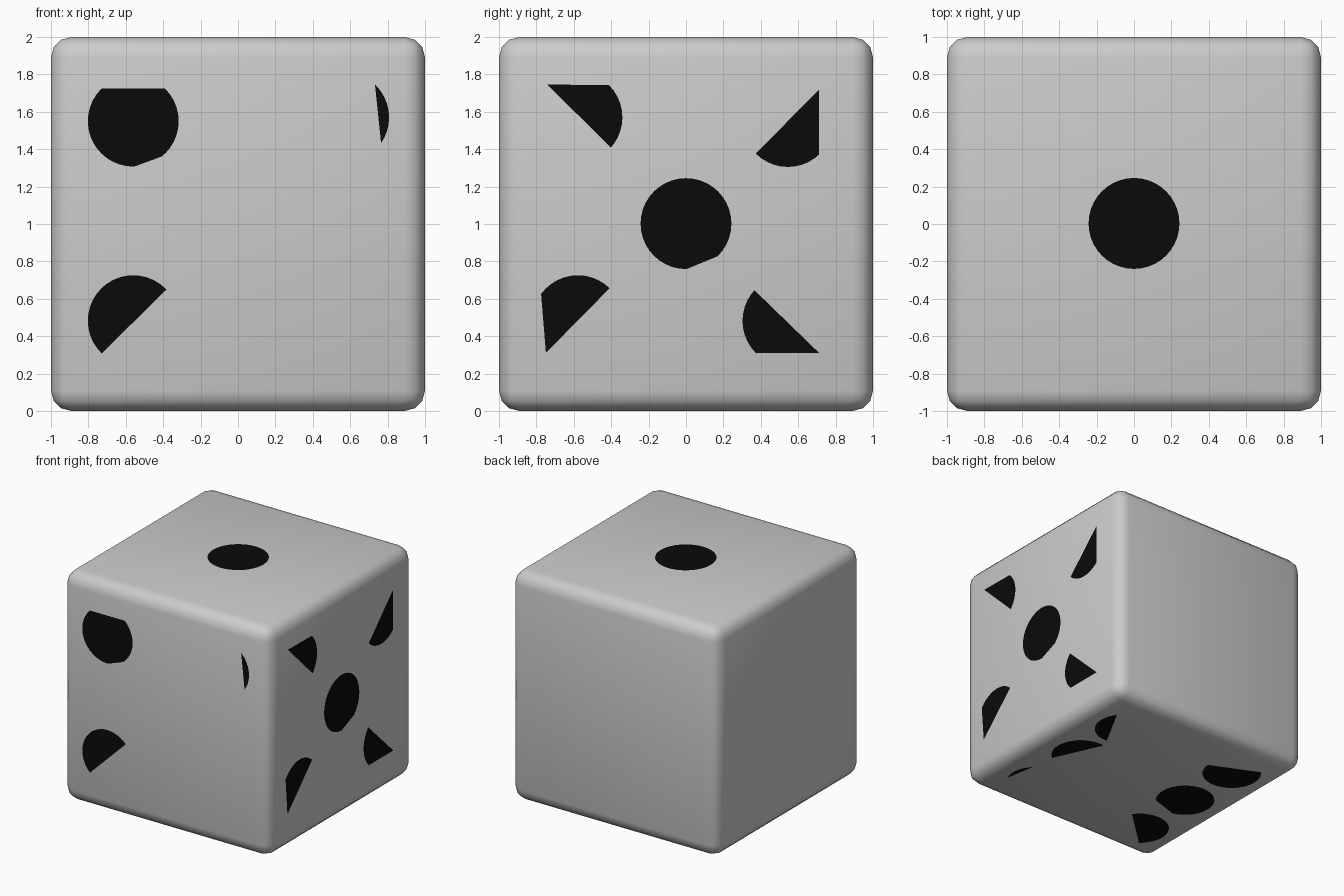
import bpy, bmesh
from math import cos, sin, tau
from mathutils import Vector

if "Cube" in bpy.data.objects:
    bpy.data.objects.remove(bpy.data.objects["Cube"])

# Rounded cube body
bpy.ops.mesh.primitive_cube_add(size=2, location=(0, 0, 1))
body = bpy.context.object
body.name = "die_body"
bevel = body.modifiers.new("rounding", 'BEVEL')
bevel.width = 0.11
bevel.segments = 3
bpy.ops.object.modifier_apply(modifier=bevel.name)
bpy.ops.object.shade_smooth_by_angle(angle=0.7)

black = bpy.data.materials.new("black")
black.diffuse_color = (0.003, 0.003, 0.003, 1)
black.use_nodes = True
black.node_tree.nodes["Principled BSDF"].inputs["Base Color"].default_value = black.diffuse_color

R, LIFT = 0.243, 0.002
PLACE = {
    "front": lambda u, v: (u, -1 - LIFT, v),
    "right": lambda u, v: (1 + LIFT, u, v),
    "top": lambda u, v: (u, v, 2 + LIFT),
    "bottom": lambda u, v: (u, v, -LIFT),
}


def pip(side, centre, *chords):
    """Flat round spot; each chord p -> q keeps only what lies on its left."""
    bm = bmesh.new()
    cu, cv = centre
    bm.faces.new([bm.verts.new((cu + R * cos(tau * i / 40), cv + R * sin(tau * i / 40), 0))
                  for i in range(40)])
    for (pu, pv), (qu, qv) in chords:
        bmesh.ops.bisect_plane(bm, geom=bm.verts[:] + bm.edges[:] + bm.faces[:],
                               plane_co=(pu, pv, 0), plane_no=(qv - pv, pu - qu, 0),
                               clear_outer=True)
    for v in bm.verts:
        v.co = Vector(PLACE[side](v.co.x, v.co.y))
    if side == "bottom":
        bmesh.ops.reverse_faces(bm, faces=bm.faces[:])
    bm.normal_update()
    mesh = bpy.data.meshes.new(side + "_pip")
    bm.to_mesh(mesh)
    bm.free()
    mesh.materials.append(black)
    bpy.context.collection.objects.link(bpy.data.objects.new(side + "_pip", mesh))


# Top: single full pip
pip("top", (0, 0.003))

# Front: partly sunken pips
pip("front", (-0.56, 1.55), ((-0.40, 1.725), (-0.73, 1.725)), ((-0.56, 1.305), (-0.41, 1.36)))
pip("front", (0.565, 1.57), ((0.733, 1.738), (0.765, 1.433)))
pip("front", (-0.56, 0.483), ((-0.727, 0.31), (-0.385, 0.647)))

# Right: five pips
pip("right", (0, 1.002), ((0.01, 0.762), (0.175, 0.83)))
pip("right", (-0.583, 1.57), ((-0.743, 1.746), (-0.401, 1.409)), ((-0.406, 1.742), (-0.743, 1.746)))
pip("right", (0.545, 1.548), ((0.711, 1.719), (0.374, 1.377)), ((0.711, 1.377), (0.711, 1.719)))
pip("right", (-0.578, 0.483), ((-0.749, 0.311), (-0.412, 0.653)), ((-0.775, 0.627), (-0.749, 0.311)))
pip("right", (0.545, 0.482), ((0.711, 0.311), (0.369, 0.643)), ((0.38, 0.311), (0.711, 0.311)))

# Bottom: two rows of three
pip("bottom", (0.57, 0.55), ((0.767, 0.694), (0.549, 0.298)))
pip("bottom", (0.57, -0.01), ((0.525, 0.23), (0.715, -0.196)))
pip("bottom", (0.57, -0.59), ((0.745, -0.42), (0.79, -0.69)))
pip("bottom", (-0.59, 0.56), ((-0.365, 0.549), (-0.776, 0.735)))
pip("bottom", (-0.58, -0.03), ((-0.56, -0.24), (-0.40, -0.19)))
pip("bottom", (-0.59, -0.63), ((-0.73, -0.81), (-0.40, -0.50)))
